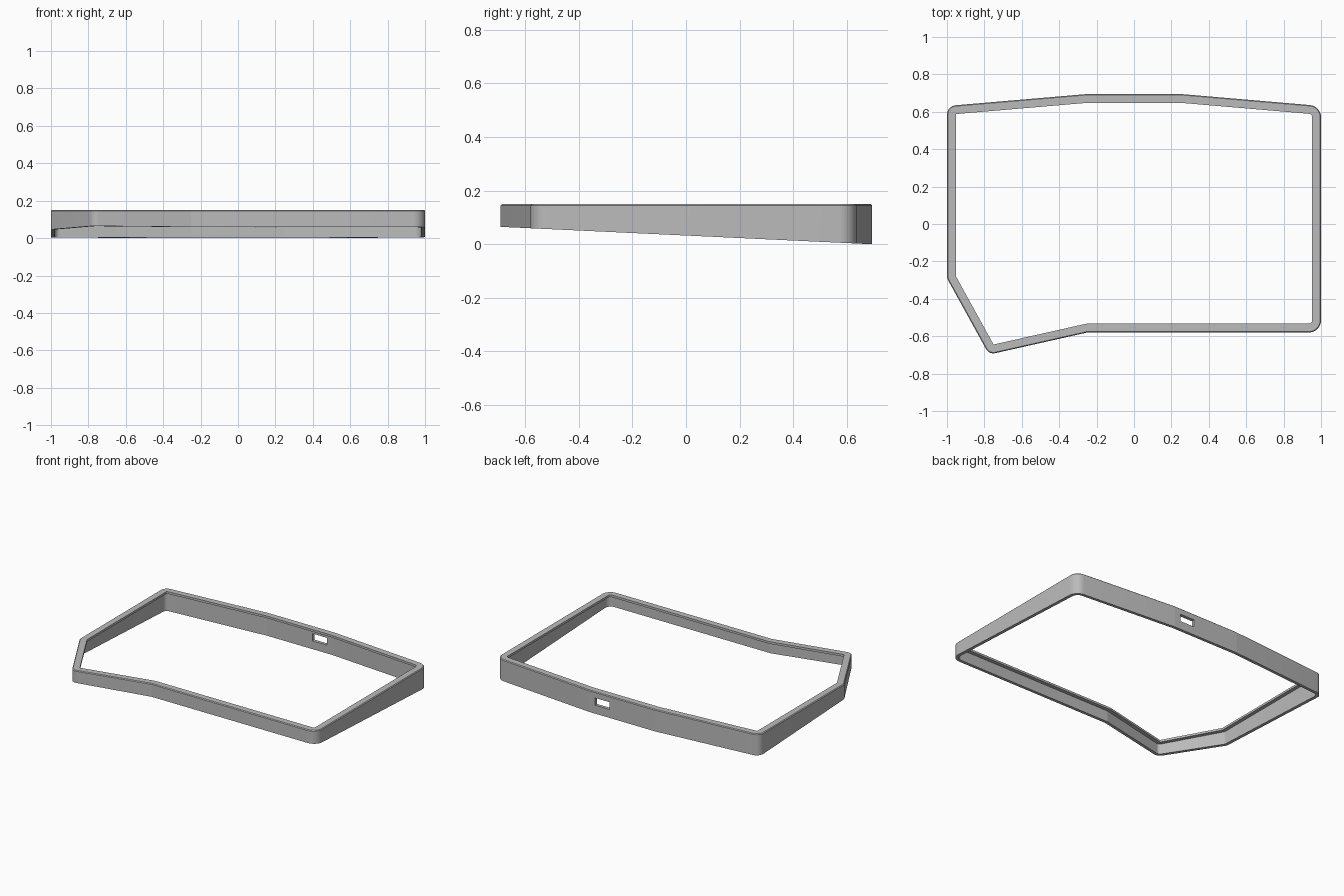
import bpy, bmesh, math
from mathutils import Vector

if "Cube" in bpy.data.objects:
    bpy.data.objects.remove(bpy.data.objects["Cube"], do_unlink=True)

TOP = 0.15
WALL, LIP, LIP_THICK, CHAMFER = 0.022, 0.047, 0.015, 0.005
ARC_STEPS = 8

# Plan outline, counter-clockwise: x, y, corner radius
OUTLINE = [(1, 0.631, 0.065), (0.25, 0.695, 0.02), (-0.25, 0.695, 0.02),
           (-1, 0.631, 0.05), (-1, -0.29, 0.05), (-0.775, -0.698, 0.045),
           (-0.25, -0.58, 0.02), (1, -0.58, 0.065)]


def underside(y):
    """Height of the sloping bottom edge."""
    return 0.065 * (0.695 - y) / 1.39


def rounded_loop(inset):
    """Plan outline moved inward, with rounded corners."""
    points = []
    count = len(OUTLINE)
    for i, (x, y, radius) in enumerate(OUTLINE):
        corner = Vector((x, y))
        before = Vector(OUTLINE[i - 1][:2])
        after = Vector(OUTLINE[(i + 1) % count][:2])
        d_in, d_out = (corner - before).normalized(), (after - corner).normalized()
        n_in, n_out = Vector((-d_in.y, d_in.x)), Vector((-d_out.y, d_out.x))
        mitre = (n_in + n_out) / (1 + n_in.dot(n_out))
        turn = 1 if d_in.cross(d_out) > 0 else -1
        r = max(radius - turn * inset, 0.006)
        corner = corner + mitre * inset
        centre = corner + mitre * r * turn
        sweep = math.atan2(d_in.cross(d_out), d_in.dot(d_out))
        start = -n_in * r * turn
        for k in range(ARC_STEPS + 1):
            a = sweep * k / ARC_STEPS
            points.append(centre + Vector((start.x * math.cos(a) - start.y * math.sin(a),
                                           start.x * math.sin(a) + start.y * math.cos(a))))
    return points


grey = bpy.data.materials.new("mid grey")
grey.use_nodes = True
colour = (0.5, 0.5, 0.5, 1)
grey.diffuse_color = colour
grey.node_tree.nodes["Principled BSDF"].inputs["Base Color"].default_value = colour

# Frame wall with inward lip: inset and height of each cross-section corner
section = [(0, None), (0, TOP - CHAMFER), (CHAMFER, TOP), (LIP, TOP),
           (LIP, TOP - LIP_THICK), (WALL, TOP - LIP_THICK), (WALL, None)]
bm = bmesh.new()
rings = []
for inset, z in section:
    rings.append([bm.verts.new((p.x, p.y, underside(p.y) if z is None else z))
                  for p in rounded_loop(inset)])
for j, ring in enumerate(rings):
    following = rings[(j + 1) % len(rings)]
    for i in range(len(ring)):
        n = (i + 1) % len(ring)
        bm.faces.new((ring[i], ring[n], following[n], following[i]))
bmesh.ops.recalc_face_normals(bm, faces=bm.faces)
mesh = bpy.data.meshes.new("case_frame")
bm.to_mesh(mesh)
bm.free()
frame = bpy.data.objects.new("case_frame", mesh)
bpy.context.collection.objects.link(frame)
mesh.materials.append(grey)

# Cable port through the back wall
bpy.ops.mesh.primitive_cube_add(size=1, location=(0.15, 0.69, 0.083))
cutter = bpy.context.object
cutter.name = "port_cutter"
cutter.scale = (0.112, 0.2, 0.05)
cutter.hide_render = True
cutter.data.materials.append(grey)
cut = frame.modifiers.new("cable_port", 'BOOLEAN')
cut.operation = 'DIFFERENCE'
cut.solver = 'EXACT'
cut.object = cutter

bpy.ops.object.select_all(action='DESELECT')
frame.select_set(True)
bpy.context.view_layer.objects.active = frame
bpy.ops.object.modifier_apply(modifier=cut.name)
bpy.data.objects.remove(cutter, do_unlink=True)
bpy.ops.object.shade_smooth_by_angle(angle=math.radians(30))
